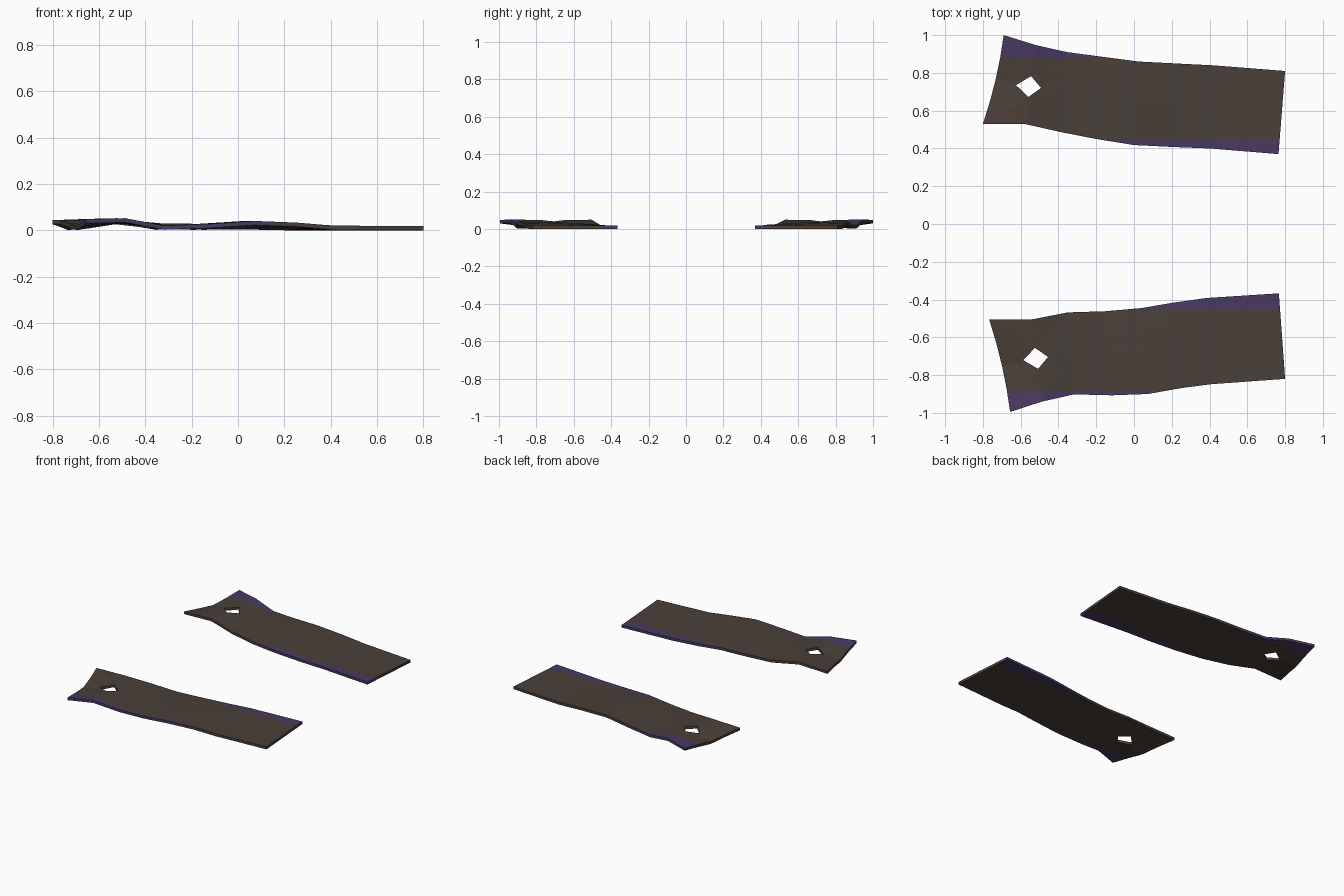
import bpy, bmesh
from mathutils import Vector

if "Cube" in bpy.data.objects:
    bpy.data.objects.remove(bpy.data.objects["Cube"])


def material(name, rgb):
    m = bpy.data.materials.new(name)
    m.diffuse_color = (*rgb, 1)
    m.use_nodes = True
    m.node_tree.nodes["Principled BSDF"].inputs["Base Color"].default_value = m.diffuse_color
    return m


brown = material("dark brown cloth", (0.068, 0.050, 0.040))
purple = material("purple trim", (0.067, 0.042, 0.122))
THICK = 0.018

# underside heights of the ripples, left to right, for three lengthwise lines
Z_INNER = [0.026, 0.032, 0.010, 0.002, 0.004, 0.000, 0.000, 0.000]
Z_MID = [0.000, 0.028, 0.012, 0.008, 0.018, 0.010, 0.000, 0.000]
Z_OUTER = [0.030, 0.034, 0.002, 0.010, 0.022, 0.015, 0.002, 0.000]


def strip(name, inner, outer, hole):
    bm = bmesh.new()
    rows = 4
    grid = []
    for i, (a, b) in enumerate(zip(inner, outer)):
        col = []
        for j in range(rows + 1):
            t = j / rows
            x, y = a[0] + (b[0] - a[0]) * t, a[1] + (b[1] - a[1]) * t
            if t <= 0.5:
                z = Z_INNER[i] + (Z_MID[i] - Z_INNER[i]) * t * 2
            else:
                z = Z_MID[i] + (Z_OUTER[i] - Z_MID[i]) * (t * 2 - 1)
            if i == 0:
                x += 0.05 * t * (1 - t)      # hollow torn end
            col.append(bm.verts.new((x, y, z)))
        grid.append(col)
    for i in range(len(grid) - 1):
        for j in range(rows):
            bm.faces.new((grid[i][j], grid[i + 1][j], grid[i + 1][j + 1], grid[i][j + 1]))

    # cut the diamond hole out of the sheet
    pts = [Vector((x, y, 0)) for x, y in hole]
    centre = sum(pts, Vector()) / 4
    planes = []
    for k in range(4):
        d = pts[(k + 1) % 4] - pts[k]
        n = Vector((d.y, -d.x, 0)).normalized()
        if n.dot(centre - pts[k]) > 0:
            n = -n
        planes.append((pts[k], n))
    for p, n in planes:
        near = [f for f in bm.faces
                if (f.calc_center_median() - centre).to_2d().length < 0.2]
        geom = list({e for f in near for e in f.edges} | {v for f in near for v in f.verts}) + near
        bmesh.ops.bisect_plane(bm, geom=geom, plane_co=p, plane_no=n, dist=1e-5)
    inside = [f for f in bm.faces
              if all(n.dot(f.calc_center_median() - p) < 0 for p, n in planes)]
    bmesh.ops.delete(bm, geom=inside, context='FACES')

    # cut along the straight colour borders
    s = 1 if inner[0][1] > 0 else -1
    for y in (0.45, 0.885):
        bmesh.ops.bisect_plane(bm, geom=bm.verts[:] + bm.edges[:] + bm.faces[:],
                               plane_co=(0, s * y, 0), plane_no=(0, 1, 0), dist=1e-5)

    # thickness
    ext = bmesh.ops.extrude_face_region(bm, geom=bm.faces[:], use_keep_orig=True)
    bmesh.ops.translate(bm, vec=(0, 0, THICK),
                        verts=[g for g in ext["geom"] if isinstance(g, bmesh.types.BMVert)])
    bmesh.ops.recalc_face_normals(bm, faces=bm.faces[:])
    for f in bm.faces:
        y = abs(f.calc_center_median().y)
        f.material_index = 1 if y < 0.45 or y > 0.885 else 0
    me = bpy.data.meshes.new(name)
    bm.to_mesh(me)
    bm.free()
    me.materials.append(brown)
    me.materials.append(purple)
    ob = bpy.data.objects.new(name, me)
    bpy.context.collection.objects.link(ob)


# back strip
strip("back_cloth_strip",
      [(-.80, .53), (-.58, .53), (-.39, .487), (-.20, .45), (0, .418), (.20, .408), (.40, .40), (.765, .37)],
      [(-.69, 1.0), (-.52, .947), (-.355, .91), (-.165, .885), (.025, .86), (.22, .85), (.42, .84), (.80, .81)],
      [(-.624, .735), (-.545, .783), (-.492, .72), (-.56, .672)])

# front strip
strip("front_cloth_strip",
      [(-.767, -.505), (-.54, -.505), (-.35, -.468), (-.153, -.462), (.04, -.445), (.20, -.418), (.38, -.392), (.767, -.367)],
      [(-.656, -.995), (-.487, -.94), (-.317, -.902), (-.116, -.907), (.074, -.90), (.254, -.868), (.41, -.848), (.80, -.82)],
      [(-.587, -.72), (-.524, -.656), (-.455, -.704), (-.508, -.767)])
